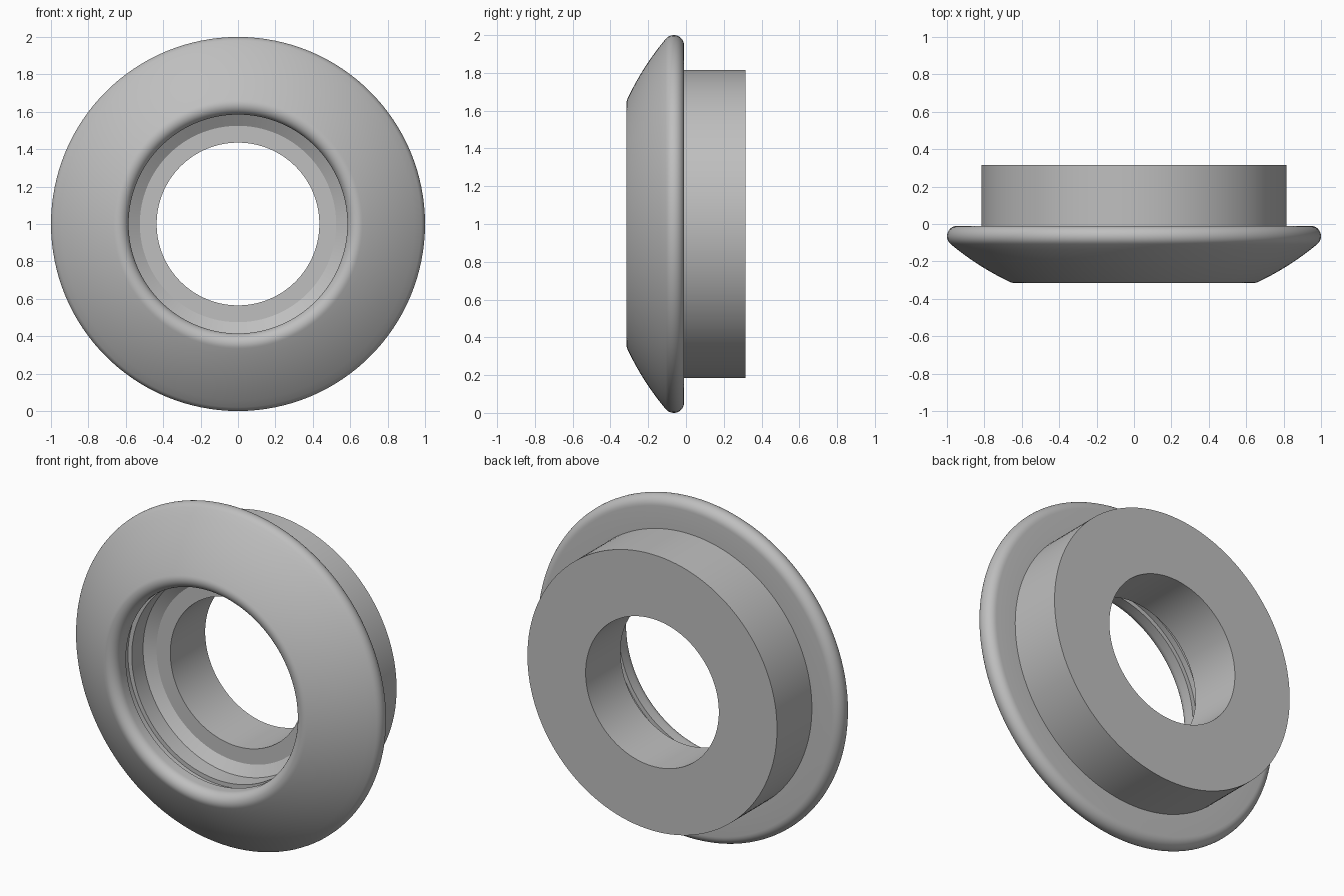
import bpy, bmesh
from math import sin, cos, radians, tau
from mathutils import Matrix, Vector

if "Cube" in bpy.data.objects:
    bpy.data.objects.remove(bpy.data.objects["Cube"])

SEGMENTS = 128

grey = bpy.data.materials.new("plain grey")
grey.use_nodes = True
colour = (0.52, 0.52, 0.52, 1)
grey.diffuse_color = colour
grey.node_tree.nodes["Principled BSDF"].inputs["Base Color"].default_value = colour


def arc(r, y, radius, start, end, steps):
    """Profile points along a circle; angles in degrees."""
    angles = [radians(start + (end - start) * i / steps) for i in range(steps + 1)]
    return [(r + radius * cos(a), y + radius * sin(a)) for a in angles]


def bulge(a, b, height, steps):
    """Points between a and b on a slightly swollen line."""
    a, b = Vector(a), Vector(b)
    d = (b - a).normalized()
    out = Vector((-d.y, d.x)) * -1
    if out.y > 0:
        out = -out
    points = []
    for i in range(1, steps):
        t = i / steps
        points.append(tuple(a.lerp(b, t) + out * height * 4 * t * (1 - t)))
    return points


def lathe(name, profile):
    """Turn a closed (radius, y) profile around the y axis."""
    bm = bmesh.new()
    rings = []
    for i in range(SEGMENTS):
        turn = Matrix.Rotation(tau * i / SEGMENTS, 3, 'Y')
        rings.append([bm.verts.new(turn @ Vector((r, y, 0)) + Vector((0, 0, 1)))
                      for r, y in profile])
    n = len(profile)
    for i, ring in enumerate(rings):
        following = rings[(i + 1) % SEGMENTS]
        for j in range(n):
            k = (j + 1) % n
            bm.faces.new((ring[j], ring[k], following[k], following[j]))
    bmesh.ops.recalc_face_normals(bm, faces=bm.faces)
    mesh = bpy.data.meshes.new(name)
    bm.to_mesh(mesh)
    bm.free()
    mesh.materials.append(grey)
    obj = bpy.data.objects.new(name, mesh)
    bpy.context.collection.objects.link(obj)
    bpy.ops.object.select_all(action='DESELECT')
    obj.select_set(True)
    bpy.context.view_layer.objects.active = obj
    bpy.ops.object.shade_smooth_by_angle(angle=radians(28))
    return obj


# Barrel behind the flange, then the rounded rim and the rounded front lip
barrel = [(0.435, 0.315), (0.815, 0.315), (0.815, -0.01)]
rim = arc(0.945, -0.065, 0.055, 90, -50, 12)
lip = arc(0.64, -0.26, 0.055, -62, -180, 12)
slope = bulge(rim[-1], lip[0], 0.012, 8)

# Stepped bore: retaining groove, seat wall, chamfer and floor
bore = [(0.585, -0.21), (0.61, -0.21), (0.61, -0.155), (0.585, -0.155),
        (0.585, -0.05), (0.525, -0.01), (0.435, -0.01)]

lathe("flanged_bushing", barrel + rim + slope + lip + bore)
